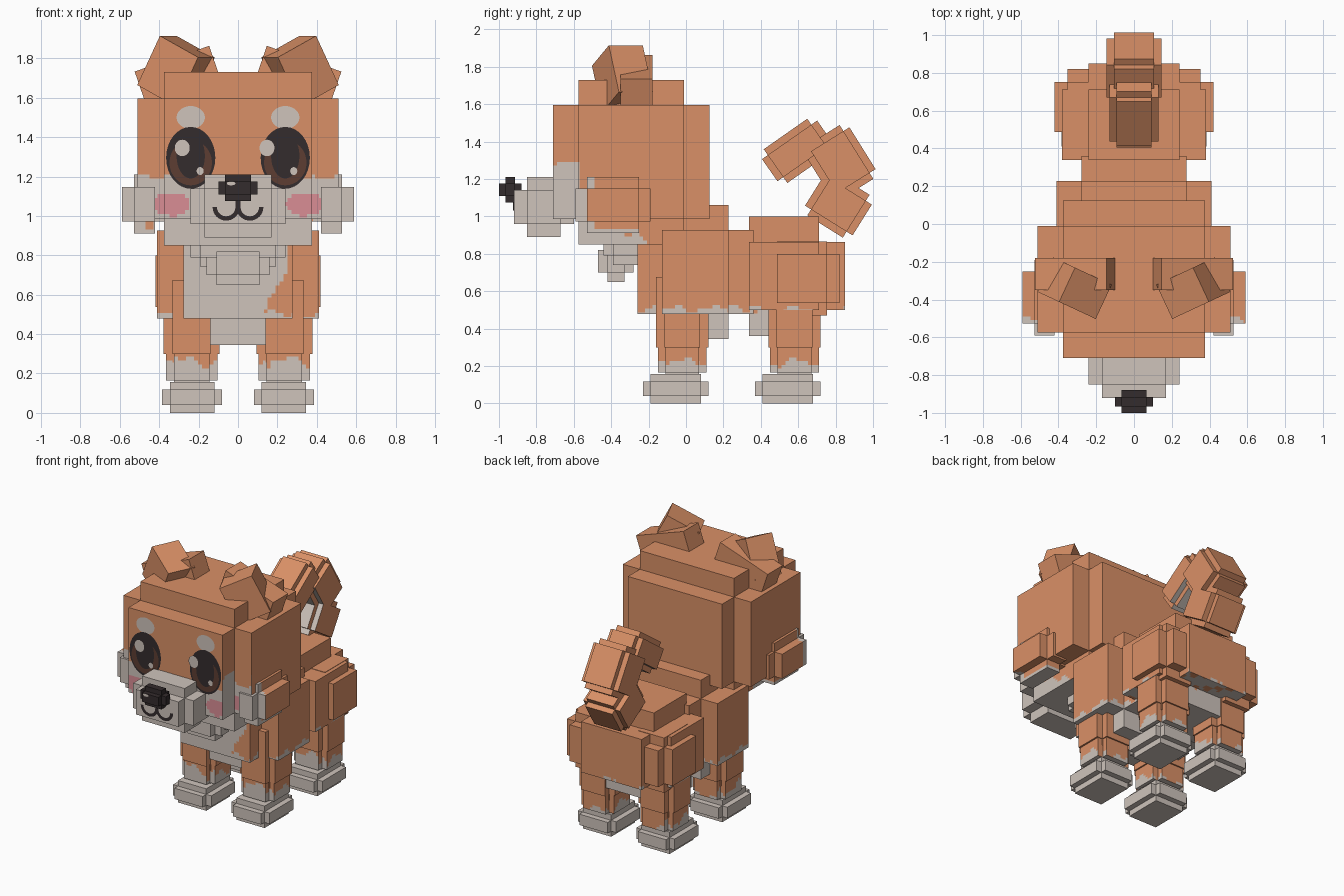
import bpy, bmesh
from math import sin, cos, pi, radians
from mathutils import Matrix, Vector

if "Cube" in bpy.data.objects:
    bpy.data.objects.remove(bpy.data.objects["Cube"])


def material(name, rgb):
    m = bpy.data.materials.new(name)
    m.use_nodes = True
    color = (*rgb, 1)
    m.diffuse_color = color
    bsdf = m.node_tree.nodes["Principled BSDF"]
    bsdf.inputs["Base Color"].default_value = color
    bsdf.inputs["Roughness"].default_value = 0.9
    return m


MATS = [material("orange fur", (0.70, 0.28, 0.135)),
        material("pale fur", (0.62, 0.55, 0.50)),
        material("black", (0.034, 0.025, 0.026)),
        material("brown iris", (0.11, 0.048, 0.032)),
        material("pink blush", (0.70, 0.27, 0.30))]
ORANGE, PALE, BLACK, BROWN, PINK = range(5)


def finish(name, bm, paint):
    """Colour faces with an index or a rule(center, normal), then link the object."""
    bm.normal_update()
    for f in bm.faces:
        f.material_index = paint(f.calc_center_median(), f.normal) if callable(paint) else paint
    mesh = bpy.data.meshes.new(name)
    bm.to_mesh(mesh)
    bm.free()
    for m in MATS:
        mesh.materials.append(m)
    ob = bpy.data.objects.new(name, mesh)
    bpy.context.collection.objects.link(ob)
    return ob


def add_box(bm, lo, hi, matrix=Matrix()):
    lo, hi = Vector(lo), Vector(hi)
    size = Matrix.Diagonal((*(hi - lo), 1))
    bmesh.ops.create_cube(bm, size=1, matrix=matrix @ Matrix.Translation((lo + hi) / 2) @ size)


def block(name, lo, hi, inset, paint=ORANGE, matrix=Matrix(), step=0):
    """Stepped block: three crossed boxes, each full length along one axis."""
    bm = bmesh.new()
    for axis in range(3):
        a = [v + (0 if i == axis else inset) for i, v in enumerate(lo)]
        b = [v - (0 if i == axis else inset) for i, v in enumerate(hi)]
        add_box(bm, a, b, matrix)
    if step:  # fine grid so that the fur pattern can follow a rule
        for axis in range(3):
            normal = Vector([i == axis for i in range(3)])
            for k in range(1, int((hi[axis] - lo[axis]) / step) + 1):
                bmesh.ops.bisect_plane(bm, geom=bm.verts[:] + bm.edges[:] + bm.faces[:],
                                       plane_co=normal * (lo[axis] + k * step + 0.001),
                                       plane_no=normal)
    return finish(name, bm, paint)


def mirrored(side, x0, x1):
    return (x0, x1) if side > 0 else (-x1, -x0)


def wave(c):
    return 0.025 * sin(23 * c.x + 31 * c.y) + 0.012 * sin(61 * (c.x - c.y))


# fur pattern rules
def head_paint(c, n):
    if n.y < -0.5 and ((abs(c.x) - 0.335) / 0.095) ** 2 + ((c.z - 1.06) / 0.06) ** 2 < 1:
        return PINK
    if c.y < -0.57:
        limit = 1.2 + 0.08 * (abs(n.x) > 0.5) + 0.4 * wave(c)
    else:
        limit = 1.07 - 0.6 * (c.y + 0.57) + wave(c)
        limit = min(limit, 0.95) if c.y > -0.48 else limit
    return PALE if c.z < limit else ORANGE


def cheek_paint(c, n):
    return PALE if c.y < -0.5 + wave(c) or c.z < 0.925 else ORANGE


def chest_paint(c, n):
    bib = n.y < -0.5 and -0.26 + wave(c) < c.x < 0.15 + 0.35 * (c.z - 0.5) + 0.02 * sin(20 * c.z)
    return PALE if bib or c.z < 0.505 + 0.6 * wave(c) else ORANGE


def rump_paint(c, n):
    return PALE if c.z < 0.505 + 0.4 * wave(c) else ORANGE


def leg_paint(c, n):
    return PALE if c.z < 0.22 - 0.04 * n.y + wave(c) else ORANGE


# head, muzzle and nose
block("head", (-0.51, -0.71, 0.85), (0.51, 0.125, 1.73), 0.135, head_paint, step=0.02)
block("muzzle", (-0.24, -0.92, 0.89), (0.24, -0.60, 1.21), 0.07, PALE)
block("nose", (-0.10, -1.0, 1.075), (0.10, -0.88, 1.21), 0.035, BLACK)

# body and chin tufts
block("chest", (-0.41, -0.26, 0.345), (0.41, 0.36, 1.06), 0.133, chest_paint, step=0.02)
block("rump", (-0.38, 0.20, 0.36), (0.38, 0.85, 1.0), 0.138, rump_paint, step=0.02)
block("upper_tuft", (-0.24, -0.44, 0.74), (0.24, -0.13, 0.94), 0.05, PALE)
block("lower_tuft", (-0.16, -0.47, 0.65), (0.16, -0.28, 0.87), 0.05, PALE)

# paired parts: cheeks, hips, ears, legs
for side, word in ((1, "left"), (-1, "right")):
    x0, x1 = mirrored(side, 0.36, 0.59)
    block(word + "_cheek", (x0, -0.59, 0.91), (x1, -0.19, 1.21), 0.062, cheek_paint, step=0.02)
    x0, x1 = mirrored(side, 0.08, 0.42)
    block(word + "_hip", (x0, 0.42, 0.47), (x1, 0.82, 0.865), 0.067)

    for part, center, size, tilt, yaw in (
            ("ear_tip", (0.315, -0.34, 1.735), (0.24, 0.20, 0.28), -27, 25),
            ("ear_base", (0.295, -0.265, 1.68), (0.40, 0.17, 0.25), 19, 0)):
        bm = bmesh.new()
        half = Vector(size) / 2
        turn = Matrix.Rotation(radians(yaw * side), 4, 'Z') @ Matrix.Rotation(radians(tilt * side), 4, 'Y')
        place = Matrix.Translation((center[0] * side, center[1], center[2]))
        add_box(bm, -half, half, place @ turn)
        finish(word + "_" + part, bm, ORANGE)

    for end, dy in (("front", 0), ("back", 0.6)):
        leg = f"{end}_{word}_"
        x0, x1 = mirrored(side, 0.095, 0.377)
        block(leg + "upper_leg", (x0, -0.16 + dy, 0.255), (x1, 0.12 + dy, 0.72), 0.045)
        x0, x1 = mirrored(side, 0.105, 0.365)
        block(leg + "ankle", (x0, -0.15 + dy, 0.125), (x1, 0.11 + dy, 0.345), 0.04, leg_paint, step=0.02)
        x0, x1 = mirrored(side, 0.08, 0.385)
        block(leg + "paw", (x0, -0.23 + dy, 0), (x1, 0.12 + dy, 0.158), 0.04, PALE)

# curled tail, pale on the inside of the curl
CURL = Vector((0, 0.63, 1.12))
for name, center, half, angle in (
        ("tail_base", (0, 0.815, 1.06), (0.145, 0.15, 0.135), -32),
        ("tail_middle", (0, 0.825, 1.29), (0.145, 0.14, 0.17), 32),
        ("tail_tip", (0, 0.595, 1.35), (0.13, 0.18, 0.11), 35)):
    center, half = Vector(center), Vector(half)
    inward = (CURL - center).normalized()
    block(name, -half, half, 0.038,
          lambda c, n, d=inward: PALE if n.dot(d) > 0.75 else ORANGE,
          Matrix.Translation(center) @ Matrix.Rotation(radians(angle), 4, 'X'))


# painted face details as thin plates
def oval(name, x, z, rx, rz, color, layer, y=-0.71):
    bm = bmesh.new()
    ring = [bm.verts.new((x + rx * cos(a), y - 0.0015 * layer, z + rz * sin(a)))
            for a in (2 * pi * i / 32 for i in range(32))]
    bm.faces.new(ring)
    finish(name, bm, color)


for x, word, shine_x, spark_x in ((0.24, "left", 0.147, 0.283), (-0.24, "right", -0.283, -0.192)):
    oval(word + "_brow", x, 1.5, 0.072, 0.058, PALE, 1)
    oval(word + "_eye", x, 1.295, 0.125, 0.157, BLACK, 2)
    oval(word + "_iris", x, 1.27, 0.108, 0.115, BROWN, 3)
    oval(word + "_pupil", x, 1.305, 0.072, 0.115, BLACK, 4)
    oval(word + "_eye_shine", shine_x, 1.345, 0.038, 0.042, PALE, 5)
    oval(word + "_eye_spark", spark_x, 1.228, 0.018, 0.02, PALE, 5)
oval("nose_shine", -0.035, 1.165, 0.022, 0.01, PALE, 1, -1.0)

# mouth: two arcs and a short stem
bm = bmesh.new()
for side in (-1, 1):
    rows = []
    for i in range(13):
        a = pi + pi * i / 12
        rows.append([bm.verts.new((side * 0.06 + r * cos(a), -0.923, 1.045 + r * sin(a)))
                     for r in (0.047, 0.069)])
    for p, q in zip(rows, rows[1:]):
        bm.faces.new((p[0], p[1], q[1], q[0]))
add_box(bm, (-0.012, -0.924, 1.03), (0.012, -0.918, 1.09))
finish("mouth", bm, BLACK)
